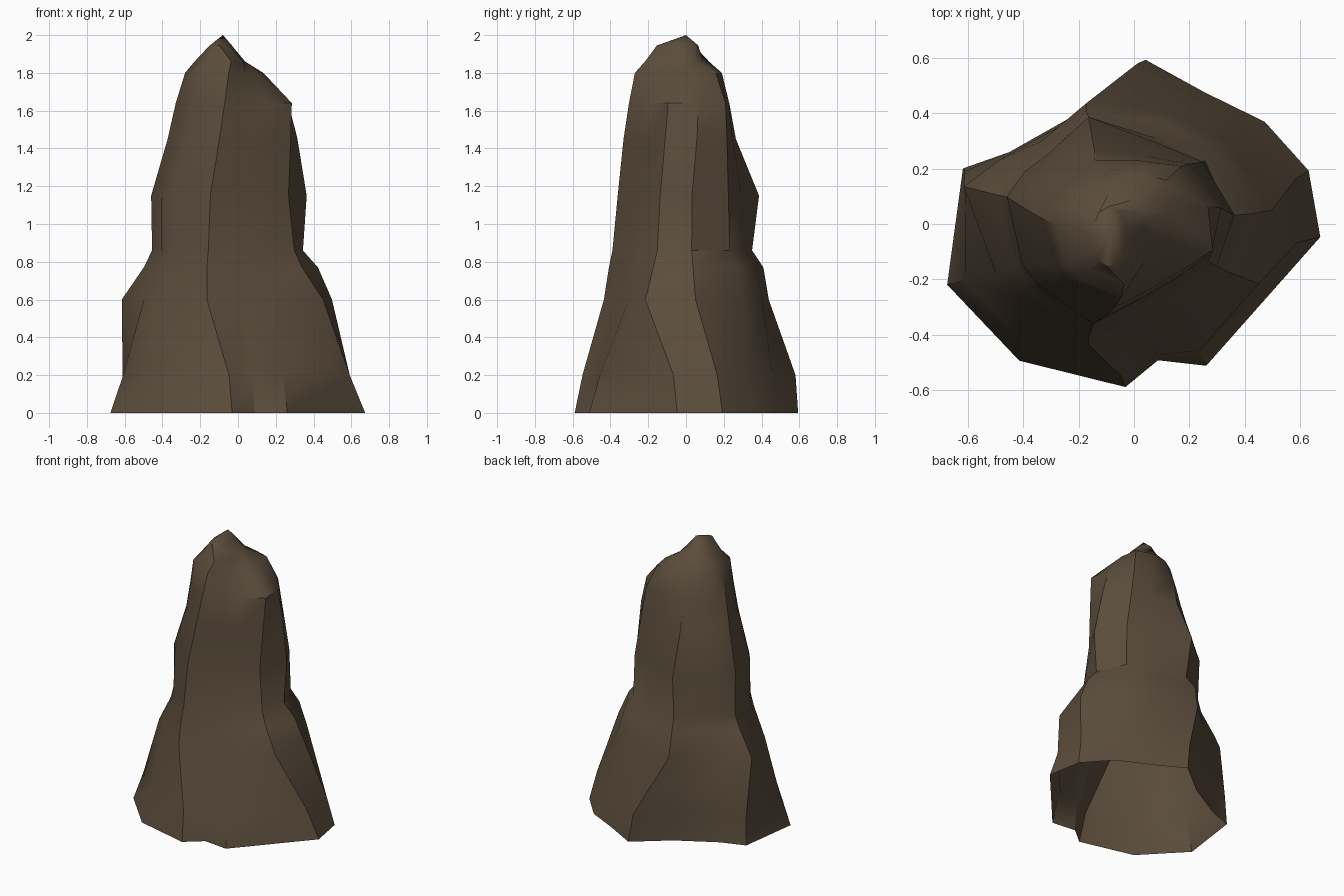
import bpy, bmesh, math

# Ridge directions (degrees) at the foot and on the upper column
LOW = [-4, 17, 38, 62, 86, 114, 150, 162, 198, 230, 267, 280, 297]
HIGH = [-27, 5, 42, 75, 113, 140, 155, 168, 200, 213, 248, 275, 302]

# Height -> distance of each ridge from the axis
RINGS = {
    0.00: [.675, .66, .60, .54, .595, .45, .52, .65, .71, .645, .59, .50, .575],
    0.20: [.595, .61, .52, .51, .58, .44, .49, .64, .64, .59, .55, .48, .515],
    0.60: [.50, .50, .45, .42, .47, .45, .54, .63, .53, .48, .465, .367, .355],
    0.77: [.38, .425, .40, .38, .445, .39, .45, .51, .45, .44, .44, .335, .32],
    0.86: [.335, .345, .345, .32, .38, .37, .43, .465, .43, .42, .42, .315, .293],
    1.15: [.30, .365, .335, .305, .42, .40, .44, .47, .43, .41, .39, .267, .253],
    1.45: [.30, .32, .295, .25, .30, .32, .36, .375, .34, .34, .345, .262, .248],
    1.64: [.30, .275, .27, .23, .27, .28, .31, .33, .31, .31, .31, .243, .237],
    1.80: [.10, .14, .195, .19, .21, .24, .27, .28, .29, .29, .275, .14, .10],
    1.86: [.03, .04, .06, .09, .15, .20, .22, .23, .23, .23, .22, .09, .04],
}


def angles(z):
    t = min(z / 0.62, 1) ** 2
    twist = max(0, z - 1.15) * 18
    return [math.radians(a + (b - a) * t + twist) for a, b in zip(LOW, HIGH)]


bm = bmesh.new()
loops = []
for z, radii in RINGS.items():
    loops.append([bm.verts.new((r * math.cos(a), r * math.sin(a), z))
                  for a, r in zip(angles(z), radii)])

# Small summit ring and peak
loops.append([bm.verts.new((-.09 + .06 * math.cos(a), -.045 + .11 * math.sin(a), 1.945))
              for a in angles(1.94)])
peak = bm.verts.new((-.08, 0, 2))

# Skin the rings and close the summit; the foot is an open shell
n = len(LOW)
for lo, hi in zip(loops, loops[1:]):
    for i in range(n):
        j = (i + 1) % n
        bm.faces.new((lo[i], lo[j], hi[j], hi[i]))
for i in range(n):
    bm.faces.new((loops[-1][i], loops[-1][(i + 1) % n], peak))

mesh = bpy.data.meshes.new("rock_spire")
bm.to_mesh(mesh)
bm.free()
rock = bpy.data.objects.new("rock_spire", mesh)
bpy.context.collection.objects.link(rock)

# Brown stone
mat = bpy.data.materials.new("brown_stone")
mat.diffuse_color = (.105, .074, .045, 1)
mesh.materials.append(mat)

bpy.context.view_layer.objects.active = rock
rock.select_set(True)
bpy.ops.object.shade_smooth_by_angle(angle=math.radians(35))
